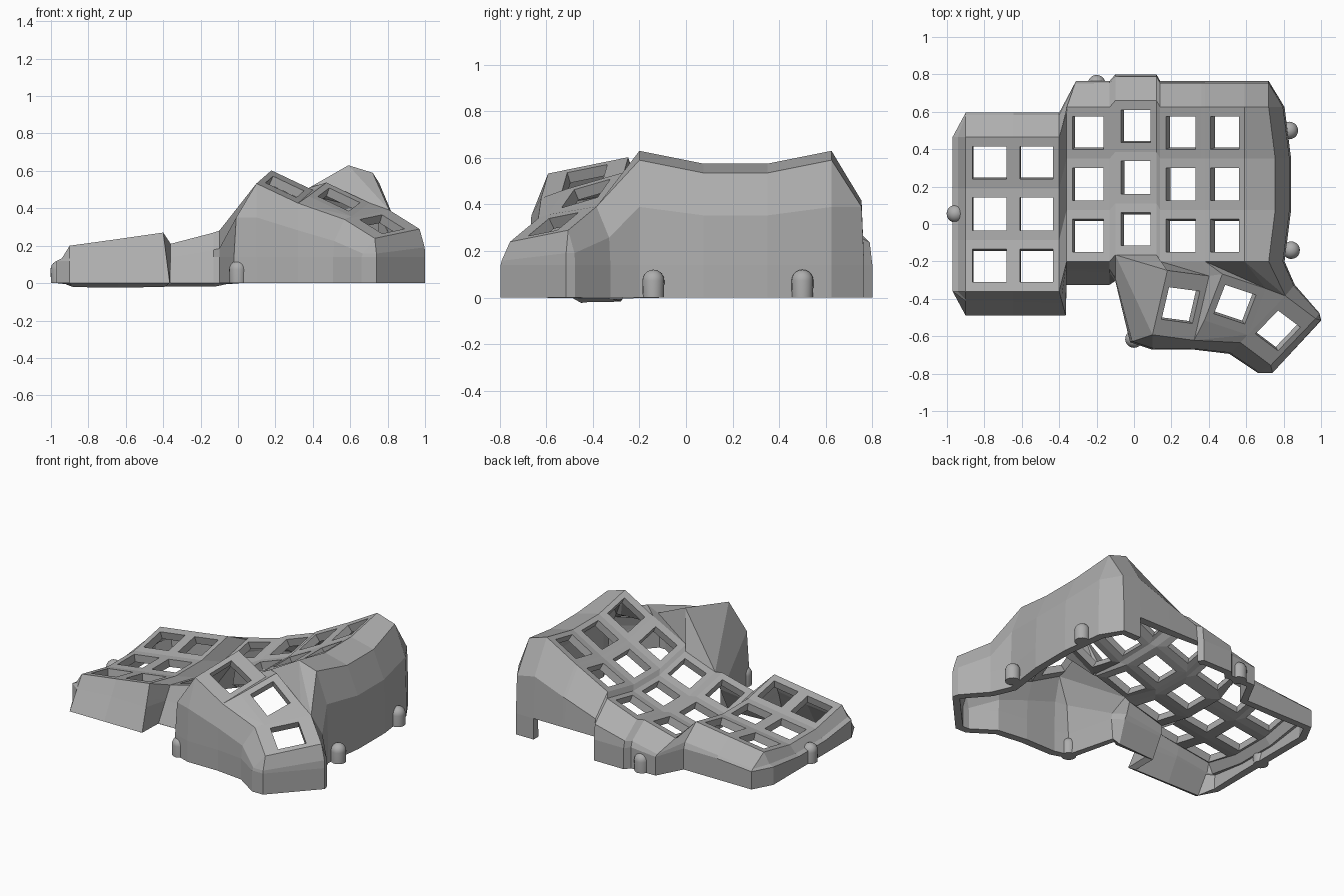
import bpy, bmesh
from mathutils import Vector

cube = bpy.data.objects.get("Cube")
if cube:
    bpy.data.objects.remove(cube)

grey = bpy.data.materials.new("matte_grey")
grey.use_nodes = True
tone = (0.42, 0.42, 0.42, 1)
grey.diffuse_color = tone
grey.node_tree.nodes["Principled BSDF"].inputs["Base Color"].default_value = tone

bm = bmesh.new()


def face(*points):
    """Add a face, skipping repeated points."""
    kept = []
    for p in points:
        if not any((p - q).length < 1e-4 for q in kept):
            kept.append(p)
    if len(kept) > 2:
        bm.faces.new([bm.verts.new(p) for p in kept])


def key_frame(corners, mu, mv):
    """Plate with an open square; corners run FL, FR, BR, BL."""
    fl, fr, br, bl = corners

    def at(u, v):
        return fl.lerp(fr, u).lerp(bl.lerp(br, u), v)
    hole = [at(mu, mv), at(1 - mu, mv), at(1 - mu, 1 - mv), at(mu, 1 - mv)]
    for i in range(4):
        j = (i + 1) % 4
        face(corners[i], corners[j], hole[j], hole[i])


# Finger columns: left x, right x, left z, right z, front y
columns = [
    (-0.90, -0.645, 0.20, 0.235, -0.36),
    (-0.645, -0.40, 0.235, 0.27, -0.36),
    (-0.36, -0.13, 0.21, 0.27, -0.20),
    (-0.10, 0.12, 0.28, 0.36, -0.165),
    (0.14, 0.36, 0.385, 0.50, -0.20),
    (0.38, 0.59, 0.51, 0.63, -0.20),
    (0.59, 0.72, 0.63, 0.59, -0.20),
]
edges = []
for n, (xl, xr, zl, zr, y) in enumerate(columns):
    for x, z in ((xl, zl), (xr, zr)):
        line = []
        for row in range(4):
            inner = row in (1, 2)
            bulge = 0.035 if inner and x > 0.7 else 0
            line.append(Vector((x + bulge, y + row * 0.275, z - 0.055 * inner)))
        edges.append(line)

for i in range(len(edges) - 1):
    a, b = edges[i], edges[i + 1]
    for r in range(3):
        quad = (a[r], b[r], b[r + 1], a[r + 1])
        if i % 2 == 0 and i < 12:
            key_frame(quad, 0.14, 0.18)
        else:
            face(*quad)


# Thumb plates from centre, side vector and depth vector
def thumb(c, u, v, su, sv):
    c, u, v = Vector(c), Vector(u), Vector(v)
    corners = [c + u * a * su / 2 + v * b * sv / 2
               for a, b in ((-1, -1), (1, -1), (1, 1), (-1, 1))]
    key_frame(corners, (1 - 1 / su) / 2, (1 - 1 / sv) / 2)
    return corners


t1 = thumb((0.25, -0.435, 0.515), (0.165, -0.022, -0.078), (0.04, 0.172, 0.035), 1.35, 2)
t2 = thumb((0.54, -0.43, 0.447), (0.165, -0.055, -0.078), (0.06, 0.155, 0.045), 1.4, 1.6)
t3 = thumb((0.77, -0.57, 0.315), (0.12, -0.09, -0.075), (0.12, 0.125, 0.025), 1.35, 2)

# Webs between thumb plates and to the finger columns
face(t1[1], t2[0], t2[3], t1[2])
face(t2[1], t3[0], t3[3], t2[2])
face(t1[1], t3[0], t2[1])
face(t1[1], t2[1], t2[0])
front = [e[0] for e in edges]
dl, dr, el, er, fl, fr = front[6:12]
gr = front[13]
face(dl, t1[0], t1[3])
face(dl, t1[3], dr)
face(dr, t1[3], el)
face(el, t1[3], t1[2])
face(el, t1[2], er)
face(er, t1[2], t2[3], fl)
face(fl, t2[3], t2[2])
face(fl, t2[2], fr)
face(fr, t2[2], t3[3])
face(fr, t3[3], gr)

# Outer wall: each station flares from the rim, bends, then drops to the floor
stations = []


def wall(p, dx, dy, bend=0.9, notch=False):
    off = Vector((dx, dy, 0))
    mid = p + off * bend
    mid.z = p.z * 0.66
    low = p + off
    low.z = min(0.14, mid.z * 0.9)
    if bend < 0.5:
        low -= off * (low.z / p.z)
    floor = p + off
    floor.z = 0
    stations.append(((p, mid, low, floor), notch))


for p in edges[0]:
    wall(p, -0.07, 0, 0.6)
for i, line in enumerate(edges):
    p = line[3]
    if i < 4:
        wall(p, 0, 0.13)
    elif i == 4:
        wall(p, 0.05, 0.14)
    else:
        wall(p, 0, 0.14, 0.92, 8 <= i < 11)
for p in reversed(edges[-1]):
    wall(p, 0.085, 0)
wall(t3[3], 0.05, 0.06)
wall(t3[2], 0.02, 0.03)
wall(t3[2], 0.03, -0.01)
wall(t3[1], 0.01, -0.04)
wall(t3[1], -0.07, -0.04)
wall(t3[0], -0.06, -0.06)
wall(t1[1], 0, -0.05)
wall(t1[0], 0, -0.08)
wall(t1[0], -0.12, -0.04)
wall(dl, 0, -0.14)
wall(front[5], 0, -0.125, 0.34)
wall(front[4], 0, -0.125, 0.34)
wall(front[3], 0.035, -0.13, 0.34)
for p in (front[2], front[0]):
    wall(p, 0, -0.13, 0.34)

for k, (a, notch) in enumerate(stations):
    b = stations[(k + 1) % len(stations)][0]
    for level in range(3):
        if not (notch and level == 2):
            face(a[level], a[level + 1], b[level + 1], b[level])

bmesh.ops.remove_doubles(bm, verts=bm.verts, dist=0.0005)
bmesh.ops.recalc_face_normals(bm, faces=bm.faces)
if sum(f.normal.z * f.calc_area() for f in bm.faces) < 0:
    bmesh.ops.reverse_faces(bm, faces=bm.faces)


def finish(name):
    mesh = bpy.data.meshes.new(name)
    bm.to_mesh(mesh)
    bm.free()
    mesh.materials.append(grey)
    obj = bpy.data.objects.new(name, mesh)
    bpy.context.collection.objects.link(obj)
    return obj


shell = finish("case_shell")
solid = shell.modifiers.new("wall_thickness", "SOLIDIFY")
solid.thickness = 0.05
solid.offset = -1

# Domed screw posts around the base
posts = ((0.84, -0.14), (0.83, 0.5), (-0.955, 0.055), (-0.2, 0.75), (0.0, -0.615))
for n, (x, y) in enumerate(posts):
    bm = bmesh.new()
    bmesh.ops.create_uvsphere(bm, u_segments=20, v_segments=12, radius=0.047)
    for v in bm.verts:
        v.co.z = v.co.z + 0.073 if v.co.z > -0.001 else 0
        v.co += Vector((x, y, 0))
    for f in bm.faces:
        f.smooth = f.normal.z > -0.3
    finish("screw_post_%d" % (n + 1))
